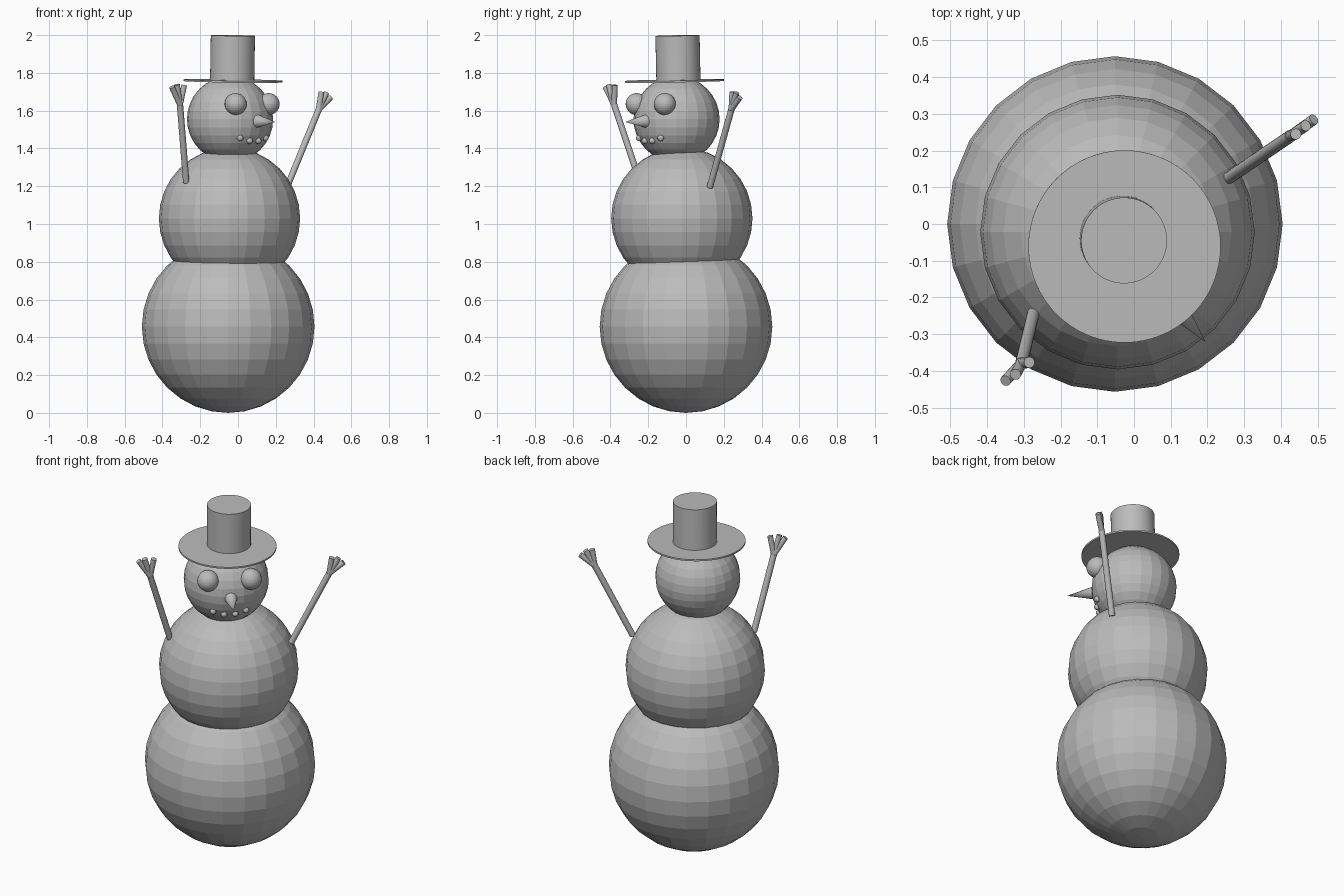
import bpy, math
from mathutils import Vector, Matrix

if "Cube" in bpy.data.objects:
    bpy.data.objects.remove(bpy.data.objects["Cube"])

gray = bpy.data.materials.new("plain_gray")
gray.diffuse_color = (0.5, 0.5, 0.5, 1)
gray.use_nodes = True
gray.node_tree.nodes["Principled BSDF"].inputs["Base Color"].default_value = gray.diffuse_color


def finish(name, smooth=False):
    ob = bpy.context.object
    ob.name = name
    ob.data.materials.append(gray)
    if smooth:
        bpy.ops.object.shade_smooth_by_angle(angle=math.radians(35))
    return ob


def ball(name, c, r, seg=24, rings=16):
    bpy.ops.mesh.primitive_uv_sphere_add(segments=seg, ring_count=rings, radius=r, location=c)
    return finish(name)


def rod(name, a, b, r1, r2, sides=16):
    a, b = Vector(a), Vector(b)
    d = b - a
    bpy.ops.mesh.primitive_cone_add(vertices=sides, radius1=r1, radius2=r2, depth=d.length,
                                    location=(a + b) / 2,
                                    rotation=d.to_track_quat('Z', 'Y').to_euler())
    return finish(name, True)


# Three stacked snowballs
HEAD, HEAD_R = Vector((-0.042, -0.05, 1.555)), 0.228
ball("lower_body", (-0.052, 0, 0.457), 0.457)
ball("upper_body", (-0.045, -0.022, 1.03), 0.374)
ball("head", HEAD, HEAD_R)

# Face, turned towards the front right: side, forward, up
TURN = Matrix.Rotation(math.radians(40.5), 3, 'Z')


def on_head(side, up, out=HEAD_R):
    fwd = math.sqrt(out ** 2 - side ** 2 - up ** 2)
    return HEAD + TURN @ Vector((side, -fwd, up))


for s, label in ((-1, "right"), (1, "left")):
    ball(label + "_eye", on_head(s * 0.115, 0.08), 0.058, 24, 16)
    ball(label + "_outer_mouth_pebble", on_head(s * 0.088, -0.1), 0.017, 16, 8)
    ball(label + "_inner_mouth_pebble", on_head(s * 0.03, -0.115), 0.017, 16, 8)
rod("nose", on_head(0.004, -0.01, 0.2), on_head(0.004, -0.015, 0.362), 0.039, 0, 24)

# Hat, tipped slightly towards the face
rod("hat_brim", (-0.026, -0.061, 1.753), (-0.0257, -0.0613, 1.762), 0.262, 0.262, 64)
bpy.context.object.rotation_euler = (math.radians(1), math.radians(0.8), 0)
rod("hat_crown", (-0.031, -0.04, 1.755), (-0.027, -0.045, 1.998), 0.117, 0.117, 64)

# Stick arms with three fingers each
ARMS = {
    "right": ((-0.274, -0.243, 1.22), (-0.307, -0.38, 1.63),
              [(-0.35, -0.427, 1.725), (-0.323, -0.41, 1.738), (-0.285, -0.377, 1.735)]),
    "left": ((0.259, 0.126, 1.195), (0.427, 0.24, 1.605),
             [(0.441, 0.245, 1.7), (0.468, 0.268, 1.695), (0.49, 0.285, 1.67)]),
}
for side, (shoulder, wrist, tips) in ARMS.items():
    rod(side + "_arm", shoulder, wrist, 0.017, 0.017)
    for i, tip in enumerate(tips):
        rod(f"{side}_finger_{i + 1}", wrist, tip, 0.015, 0.015)
